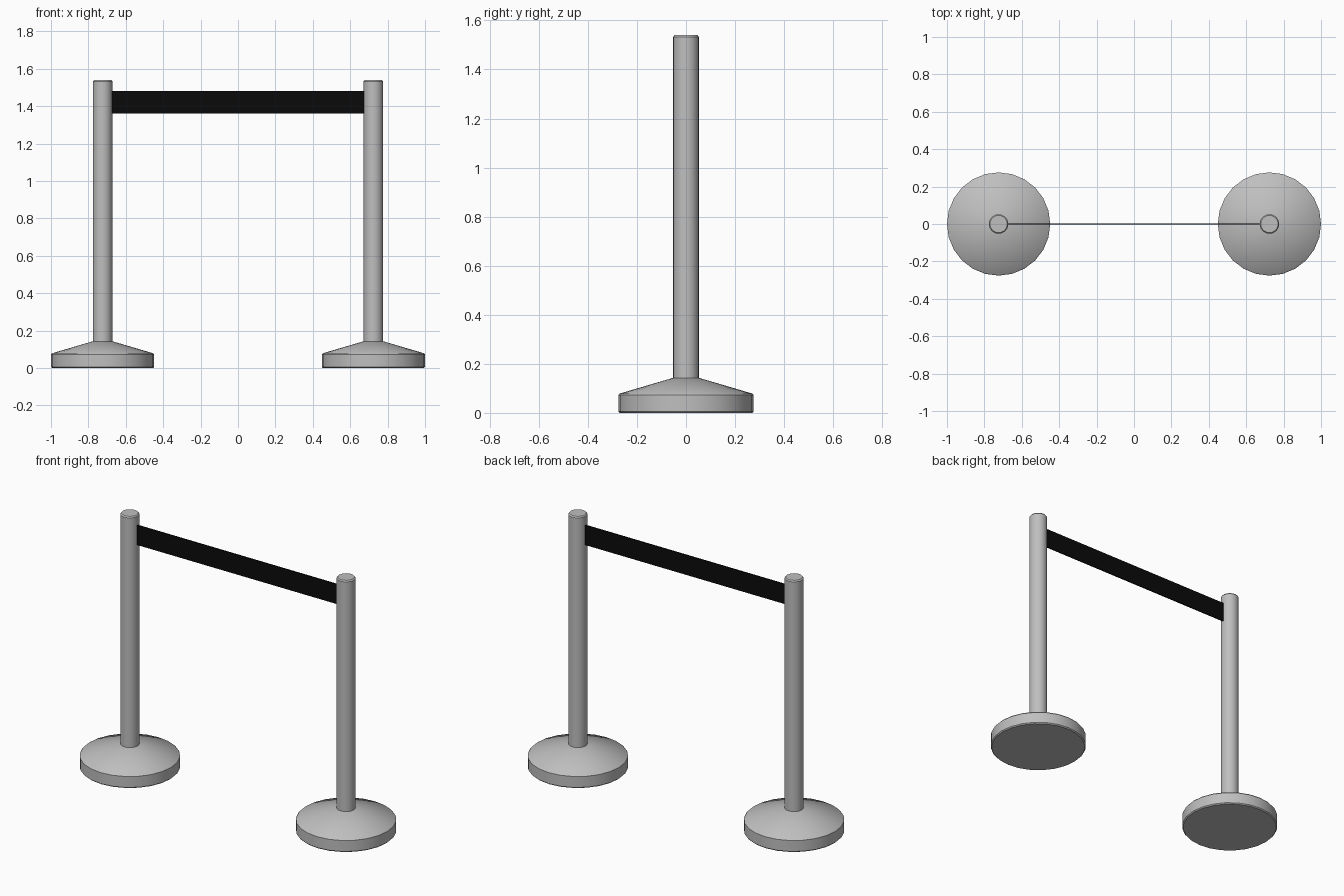
import bpy, bmesh, math

old = bpy.data.objects.get("Cube")
if old:
    bpy.data.objects.remove(old, do_unlink=True)

SIDES = 24
POST_X = 0.724


def material(name, color):
    m = bpy.data.materials.new(name)
    m.use_nodes = True
    m.diffuse_color = color
    bsdf = next(n for n in m.node_tree.nodes if n.type == 'BSDF_PRINCIPLED')
    bsdf.inputs["Base Color"].default_value = color
    return m


def add_object(name, bm, mat):
    bmesh.ops.recalc_face_normals(bm, faces=bm.faces)
    mesh = bpy.data.meshes.new(name)
    bm.to_mesh(mesh)
    bm.free()
    mesh.materials.append(mat)
    ob = bpy.data.objects.new(name, mesh)
    bpy.context.collection.objects.link(ob)
    return ob


def turned(name, profile, x, mat):
    """Closed solid of revolution from (radius, height) pairs."""
    bm = bmesh.new()
    rings = []
    for r, z in profile:
        angles = [2 * math.pi * i / SIDES for i in range(SIDES)]
        rings.append([bm.verts.new((r * math.cos(a), r * math.sin(a), z)) for a in angles])
    for low, high in zip(rings, rings[1:]):
        for i in range(SIDES):
            j = (i + 1) % SIDES
            bm.faces.new((low[i], low[j], high[j], high[i]))
    bm.faces.new(rings[0][::-1])
    bm.faces.new(rings[-1])
    ob = add_object(name, bm, mat)
    ob.location.x = x
    bpy.ops.object.select_all(action='DESELECT')
    ob.select_set(True)
    bpy.context.view_layer.objects.active = ob
    bpy.ops.object.shade_smooth_by_angle(angle=math.radians(35))
    return ob


steel = material("brushed grey", (0.52, 0.52, 0.52, 1))
black = material("belt black", (0.003, 0.003, 0.003, 1))

# Weighted base: rounded rim, then a shallow cone up to the post
base_profile = [(0.270, 0), (0.276, 0.006), (0.276, 0.072), (0.270, 0.079), (0.052, 0.143)]
# Post with a slightly eased top edge
post_profile = [(0.052, 0.13), (0.052, 1.533), (0.046, 1.54)]

for side, x in (("left", POST_X), ("right", -POST_X)):
    turned(side + "_base", base_profile, x, steel)
    turned(side + "_post", post_profile, x, steel)

# Belt stretched between the posts
bm = bmesh.new()
bmesh.ops.create_cube(bm, size=1)
bmesh.ops.scale(bm, vec=(2 * POST_X - 0.06, 0.007, 0.12), verts=bm.verts)
belt = add_object("belt", bm, black)
belt.location.z = 1.42
